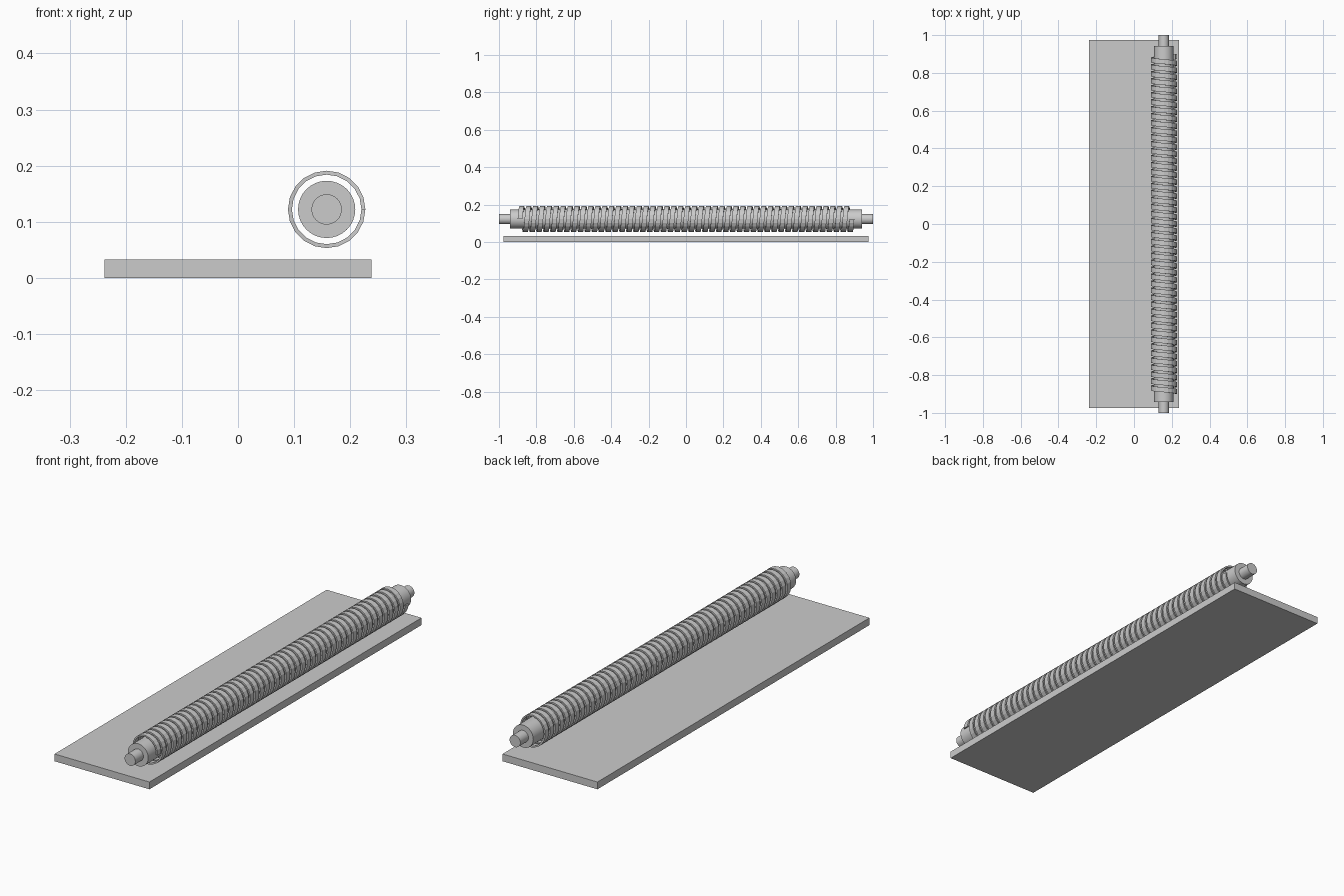
import bpy, bmesh, math

if "Cube" in bpy.data.objects:
    bpy.data.objects.remove(bpy.data.objects["Cube"])

CX, CZ = 0.158, 0.122


def finish(bm, name, smooth=False):
    bmesh.ops.recalc_face_normals(bm, faces=bm.faces)
    me = bpy.data.meshes.new(name)
    bm.to_mesh(me)
    bm.free()
    ob = bpy.data.objects.new(name, me)
    bpy.context.collection.objects.link(ob)
    if smooth:
        bpy.context.view_layer.objects.active = ob
        ob.select_set(True)
        bpy.ops.object.shade_smooth_by_angle(angle=math.radians(30))
        ob.select_set(False)
    return ob


# base board
bm = bmesh.new()
bmesh.ops.create_cube(bm, size=1)
for v in bm.verts:
    v.co = (v.co.x * 0.476, v.co.y * 1.95, (v.co.z + 0.5) * 0.033)
finish(bm, "base_board")


def rod(name, radius, half):
    bm = bmesh.new()
    bmesh.ops.create_cone(bm, cap_ends=True, segments=32, radius1=radius,
                          radius2=radius, depth=2 * half)
    for v in bm.verts:
        v.co = (v.co.x + CX, v.co.z, v.co.y + CZ)
    finish(bm, name, True)


# roller core and axle
rod("roller_core", 0.051, 0.942)
rod("axle", 0.027, 1.0)

# flat wire coil wound around the core
TURNS, STEPS, HALF = 48, 20, 0.9
pitch = 2 * HALF / (TURNS + 0.7)
w = pitch * 0.7 / 2
section = [(0.062, -w), (0.069, -w), (0.069, w), (0.062, w)]
bm = bmesh.new()
prev = first = None
for i in range(TURNS * STEPS + 1):
    a = 2 * math.pi * i / STEPS
    y = -HALF + w + pitch * i / STEPS
    ring = [bm.verts.new((CX + r * math.cos(a), y + d, CZ + r * math.sin(a)))
            for r, d in section]
    if prev:
        for k in range(4):
            n = (k + 1) % 4
            bm.faces.new((prev[k], prev[n], ring[n], ring[k]))
    else:
        first = ring
    prev = ring
bm.faces.new(first)
bm.faces.new(prev)
finish(bm, "coil")
